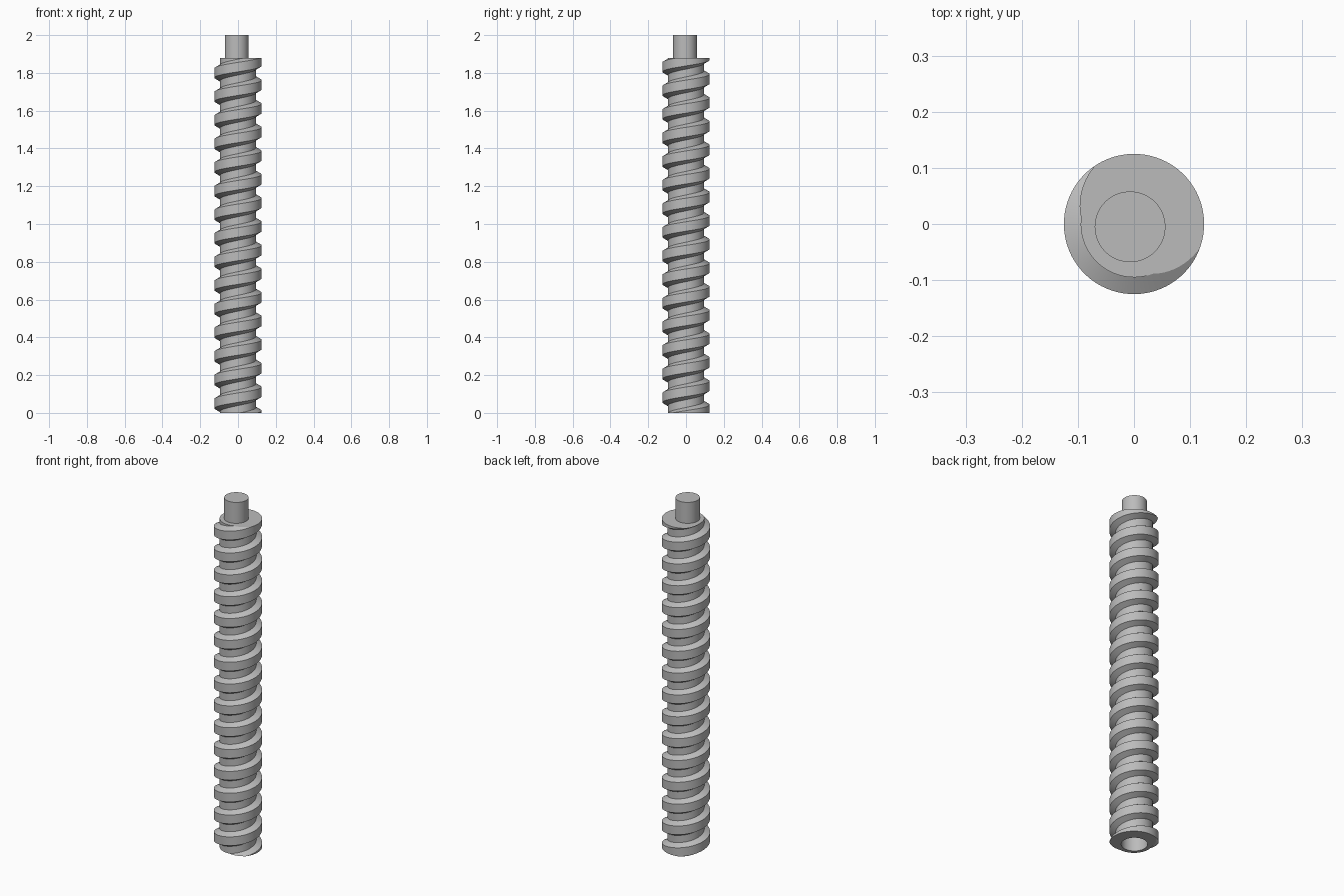
import bpy, bmesh, math
from mathutils import Matrix, Vector

if "Cube" in bpy.data.objects:
    bpy.data.objects.remove(bpy.data.objects["Cube"])

SEG = 72                     # segments per turn
PITCH = 0.125
CORE, OUTER = 0.095, 0.125   # root and crest radii
TOP = 1.88                   # end of the threaded part
PHASE = math.radians(52)     # crest direction at the top end
OFFSET = Vector((-0.007, -0.005, 0))

steel = bpy.data.materials.new("plain grey")
steel.use_nodes = True
steel.diffuse_color = (0.5, 0.5, 0.5, 1)
steel.node_tree.nodes["Principled BSDF"].inputs["Base Color"].default_value = (0.5, 0.5, 0.5, 1)


def finish(bm, name):
    bmesh.ops.recalc_face_normals(bm, faces=bm.faces[:])
    mesh = bpy.data.meshes.new(name)
    bm.to_mesh(mesh)
    bm.free()
    obj = bpy.data.objects.new(name, mesh)
    bpy.context.collection.objects.link(obj)
    mesh.materials.append(steel)
    bpy.ops.object.select_all(action='DESELECT')
    obj.select_set(True)
    bpy.context.view_layer.objects.active = obj
    bpy.ops.object.shade_smooth_by_angle(angle=math.radians(25))
    return obj


# Threaded rod: one pitch of the thread profile swept along a helix
profile = [(CORE, -PITCH / 2), (CORE, -0.042), (OUTER, -0.025),
           (OUTER, 0.025), (CORE, 0.042), (CORE, PITCH / 2)]
bm = bmesh.new()
rows = []
for i in range(-17 * SEG, 2 * SEG + 1):
    a = PHASE + 2 * math.pi * i / SEG
    z = TOP + PITCH * i / SEG
    rows.append([bm.verts.new((r * math.cos(a), r * math.sin(a), z + dz))
                 for r, dz in profile])
for low, high in zip(rows, rows[1:]):
    for j in range(len(profile) - 1):
        bm.faces.new((low[j], high[j], high[j + 1], low[j + 1]))
bmesh.ops.remove_doubles(bm, verts=bm.verts[:], dist=1e-5)


def trim(height, direction):
    """Cut the rod flat and return the edges of the cut."""
    bmesh.ops.bisect_plane(bm, geom=bm.verts[:] + bm.edges[:] + bm.faces[:],
                           plane_co=(0, 0, height), plane_no=(0, 0, direction),
                           clear_outer=True)
    return [e for e in bm.edges if e.is_boundary
            and all(abs(v.co.z - height) < 1e-5 for v in e.verts)]


# Flat top end
bmesh.ops.triangle_fill(bm, edges=trim(TOP, 1), use_beauty=True)

# Flat bottom end with a blind round socket
rim = trim(0, -1)
mouth = bmesh.ops.create_circle(bm, segments=SEG, radius=0.067,
                                matrix=Matrix.Translation(OFFSET))["verts"]
loop = list({e for v in mouth for e in v.link_edges})
wall = bmesh.ops.extrude_edge_only(bm, edges=loop)["geom"]
bmesh.ops.translate(bm, vec=(0, 0, 0.125),
                    verts=[g for g in wall if isinstance(g, bmesh.types.BMVert)])
bmesh.ops.contextual_create(bm, geom=[g for g in wall if isinstance(g, bmesh.types.BMEdge)
                                      and all(v.co.z > 0.12 for v in g.verts)])
bmesh.ops.triangle_fill(bm, edges=rim + loop, use_beauty=True)
finish(bm, "threaded_rod")

# Locating pin on the top end
bm = bmesh.new()
bmesh.ops.create_cone(bm, cap_ends=True, segments=SEG, radius1=0.063, radius2=0.063,
                      depth=2 - TOP,
                      matrix=Matrix.Translation(OFFSET + Vector((0, 0, (2 + TOP) / 2))))
finish(bm, "top_pin")
